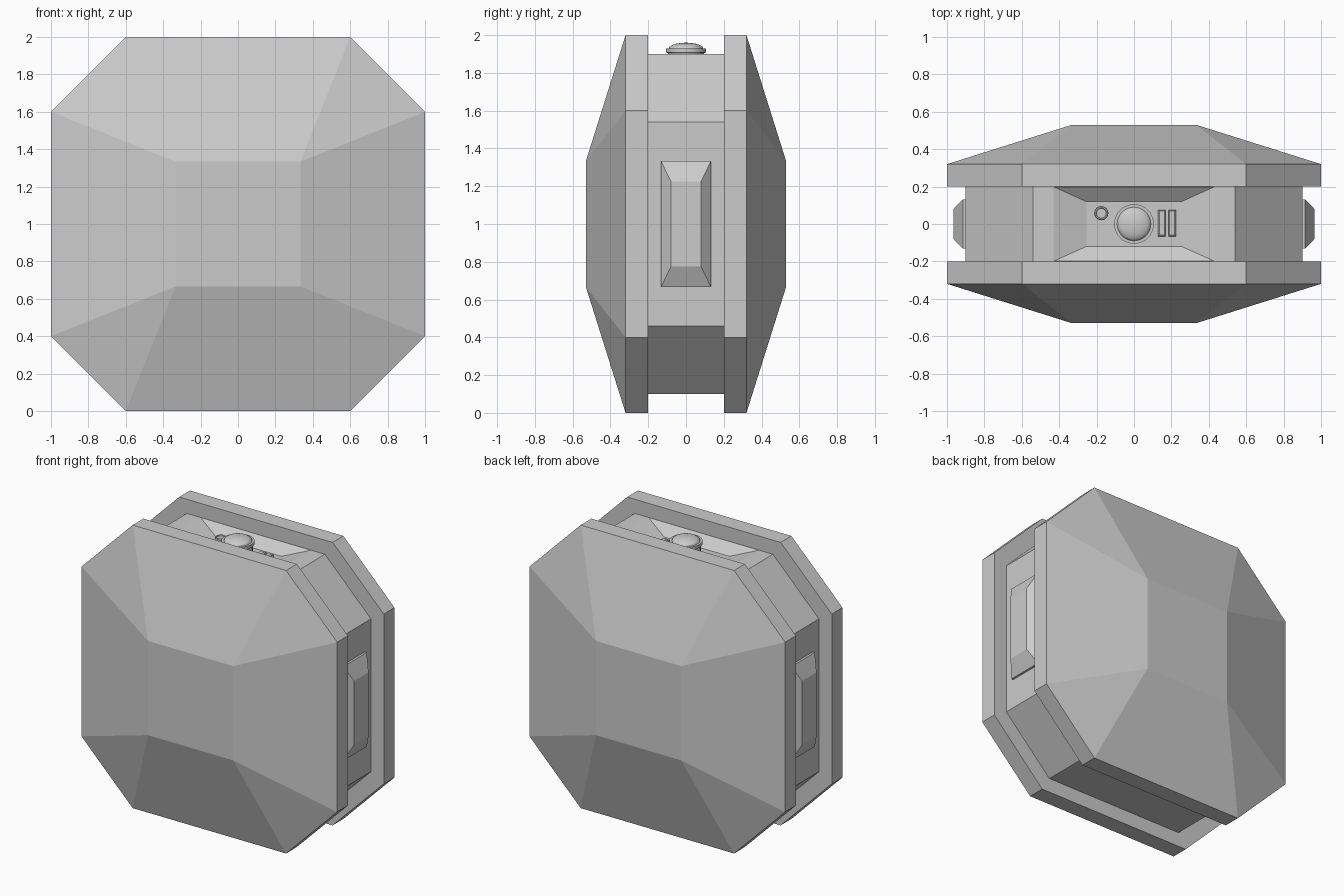
import bpy, bmesh, math
from mathutils import Vector

if "Cube" in bpy.data.objects:
    bpy.data.objects.remove(bpy.data.objects["Cube"])


def finish(name, bm, smooth=False):
    bmesh.ops.recalc_face_normals(bm, faces=bm.faces)
    me = bpy.data.meshes.new(name)
    bm.to_mesh(me)
    bm.free()
    ob = bpy.data.objects.new(name, me)
    bpy.context.collection.objects.link(ob)
    if smooth:
        bpy.ops.object.select_all(action='DESELECT')
        bpy.context.view_layer.objects.active = ob
        ob.select_set(True)
        bpy.ops.object.shade_smooth_by_angle(angle=math.radians(30))
    return ob


def hull(name, points):
    """Flat-faced convex solid around the given points."""
    bm = bmesh.new()
    for p in points:
        bm.verts.new(p)
    bmesh.ops.convex_hull(bm, input=bm.verts)
    bmesh.ops.dissolve_limit(bm, angle_limit=0.01, verts=bm.verts, edges=bm.edges)
    return finish(name, bm)


def octagon(s, y):
    """Chamfered square in the xz plane, scaled about z = 1."""
    pts = [(1, .6), (.6, 1)]
    return [(sx * a * s, y, 1 + sz * b * s) for a, b in pts for sx in (-1, 1) for sz in (-1, 1)]


def rect(a, b):
    return [(sa * a, sb * b) for sa in (-1, 1) for sb in (-1, 1)]


def lathe(name, x, y, profile, steps=32):
    bm = bmesh.new()
    vs = [bm.verts.new((x + r, y, z)) for r, z in profile]
    es = [bm.edges.new(e) for e in zip(vs, vs[1:])]
    bmesh.ops.spin(bm, geom=vs + es, cent=(x, y, 0), axis=(0, 0, 1),
                   angle=math.tau, steps=steps)
    bmesh.ops.remove_doubles(bm, verts=bm.verts, dist=0.0005)
    return finish(name, bm, smooth=True)


FLOOR = 1.84

# Front and back faceted shells
for side, s in (("front", -1), ("back", 1)):
    pts = octagon(1, s * .2) + octagon(1, s * .32)
    pts += [(x, s * .53, 1 + z) for x, z in rect(.333, .333)]
    hull(side + "_shell", pts)

# Core with a sloped recess cut in its top
core = hull("core", octagon(.9, -.2) + octagon(.9, .2))
cutter = hull("recess_cutter",
              [(x, y, FLOOR) for x, y in rect(.255, .12)] +
              [(x, y, 1.96) for x, y in rect(.605, .278)])
cutter.hide_render = True
mod = core.modifiers.new("recess", 'BOOLEAN')
mod.operation = 'DIFFERENCE'
mod.solver = 'EXACT'
mod.object = cutter
bpy.context.view_layer.objects.active = core
bpy.ops.object.modifier_apply(modifier=mod.name)
bpy.data.objects.remove(cutter)

# Bevelled side pads
for side, s in (("left", -1), ("right", 1)):
    pts = []
    for x, hy, hz in ((.89, .132, .333), (.915, .132, .333), (.965, .08, .225)):
        pts += [(s * x, y, 1 + z) for y, z in rect(hy, hz)]
    hull(side + "_pad", pts)

# Main domed button with its collar
dome = [(.09 * math.cos(t), 1.93 + .03 * math.sin(t))
        for t in [i * math.pi / 12 for i in range(7)]]
lathe("main_button", 0, 0, [(.095, FLOOR), (.095, 1.905), (.106, 1.908),
                            (.106, 1.93), (.095, 1.93)] + dome)

# Small round button
lathe("small_button", -.175, .058, [(.038, FLOOR), (.038, 1.882), (.034, 1.887),
                                    (.028, 1.887), (.026, 1.88), (0, 1.88)], 24)

# Pair of raised bars
for i, cx in enumerate((.149, .204)):
    pts = []
    for z, hx, hy in ((FLOOR, .02, .071), (1.862, .02, .071), (1.868, .013, .064)):
        pts += [(cx + x, .005 + y, z) for x, y in rect(hx, hy)]
    hull(f"bar_{i + 1}", pts)
